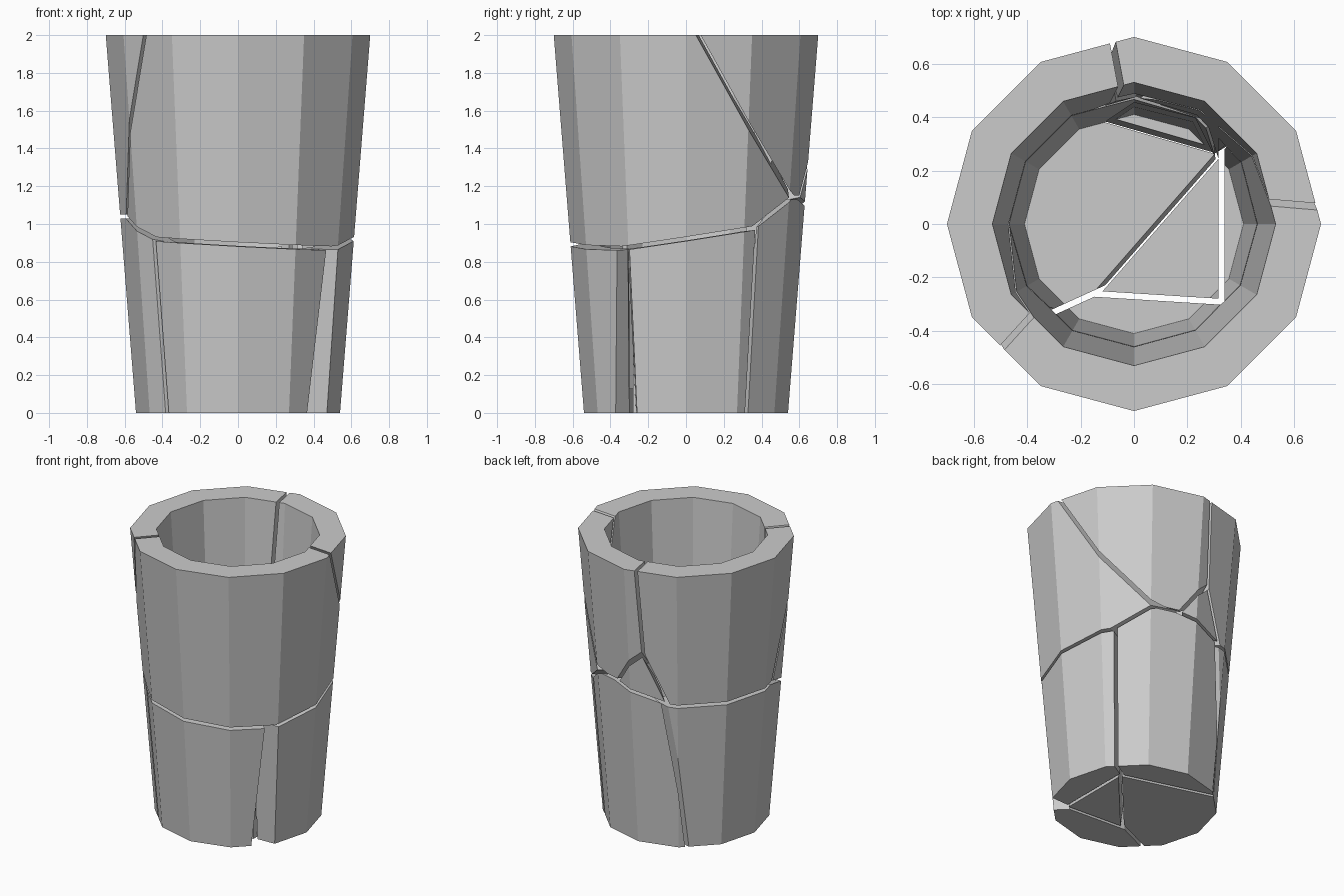
import bpy, bmesh, math
from mathutils import Vector

if "Cube" in bpy.data.objects:
    bpy.data.objects.remove(bpy.data.objects["Cube"])

SIDES = 12
GAP = 0.011


def cup_bmesh():
    # Tapered twelve-sided tumbler: outer wall, rim, inner wall, floor
    bm = bmesh.new()
    rings = []
    for r, z in [(0.54, 0), (0.70, 2), (0.53, 2), (0.41, 0.13)]:
        rings.append([bm.verts.new((r * math.sin(i * math.tau / SIDES),
                                    r * math.cos(i * math.tau / SIDES), z))
                      for i in range(SIDES)])
    for a, b in zip(rings, rings[1:]):
        for i in range(SIDES):
            j = (i + 1) % SIDES
            bm.faces.new((a[i], a[j], b[j], b[i]))
    bm.faces.new(rings[0])
    bm.faces.new(rings[-1])
    bmesh.ops.recalc_face_normals(bm, faces=bm.faces)
    return bm


def level(height, slope_x=0, slope_y=0):
    # Crack running round the cup: normal and offset, facing up
    return Vector((-slope_x, -slope_y, 1)), height


def steep(heading, offset, lean=0):
    # Crack running up the cup: normal along a compass heading, with a lean
    t = math.radians(heading)
    return Vector((math.cos(t), math.sin(t), lean)), offset


# Each crack parts the shard behind its plane from the shard in front of it
CRACKS = [
    ("lower_front", "upper_front", level(.904, -.054, .019)),
    ("lower_right", "upper_front", level(.933, -.02, .154)),
    ("lower_back", "upper_front", level(.883, -.224, .577)),
    ("lower_left", "upper_front", level(.897, -.287, .249)),
    ("lower_left", "upper_left", level(1.04)),
    ("lower_back", "upper_right", level(1.14)),
    ("lower_back", "chip", level(1.09, .229, .028)),
    ("upper_front", "upper_right", steep(85.2, 1.192, .535)),
    ("upper_front", "upper_left", steep(137.7, .669, .308)),
    ("upper_right", "upper_left", steep(190.6, .053, .05)),
    ("chip", "upper_left", steep(221.4, .305, .464)),
    ("chip", "upper_right", steep(-42.8, .458, .685)),
    ("lower_front", "lower_left", steep(114.5, -.175)),
    ("lower_front", "floor", steep(86.4, -.27)),
    ("lower_front", "notch", steep(46, -.003, -.088)),
    ("lower_right", "notch", steep(-87.8, .288, -.049)),
    ("floor", "lower_right", steep(0, .327)),
    ("lower_right", "lower_back", steep(120.8, .061, -.021)),
    ("floor", "lower_left", steep(138.8, -.081, -.115)),
    ("lower_left", "lower_back", steep(74, .328, -.145)),
]


def cut(bm, normal, offset):
    # Remove what lies in front of the plane, leave a gap, cap the cut
    size = normal.length
    n = normal / size
    bmesh.ops.bisect_plane(bm, geom=bm.verts[:] + bm.edges[:] + bm.faces[:],
                           dist=1e-5, plane_co=n * (offset / size - GAP),
                           plane_no=n, clear_outer=True)
    rim = [e for e in bm.edges if e.is_boundary]
    if rim:
        bmesh.ops.triangle_fill(bm, edges=rim, use_beauty=True,
                                use_dissolve=False, normal=n)


# Carve every shard out of a fresh cup (the notch stays empty)
shards = sorted({s for crack in CRACKS for s in crack[:2]} - {"notch"})
for name in shards:
    bm = cup_bmesh()
    for behind, front, (normal, offset) in CRACKS:
        if name == behind:
            cut(bm, normal, offset)
        elif name == front:
            cut(bm, -normal, -offset)
    bmesh.ops.dissolve_limit(bm, angle_limit=0.002, verts=bm.verts, edges=bm.edges)
    bmesh.ops.recalc_face_normals(bm, faces=bm.faces)
    me = bpy.data.meshes.new(name + "_shard")
    bm.to_mesh(me)
    bm.free()
    bpy.context.collection.objects.link(bpy.data.objects.new(name + "_shard", me))
